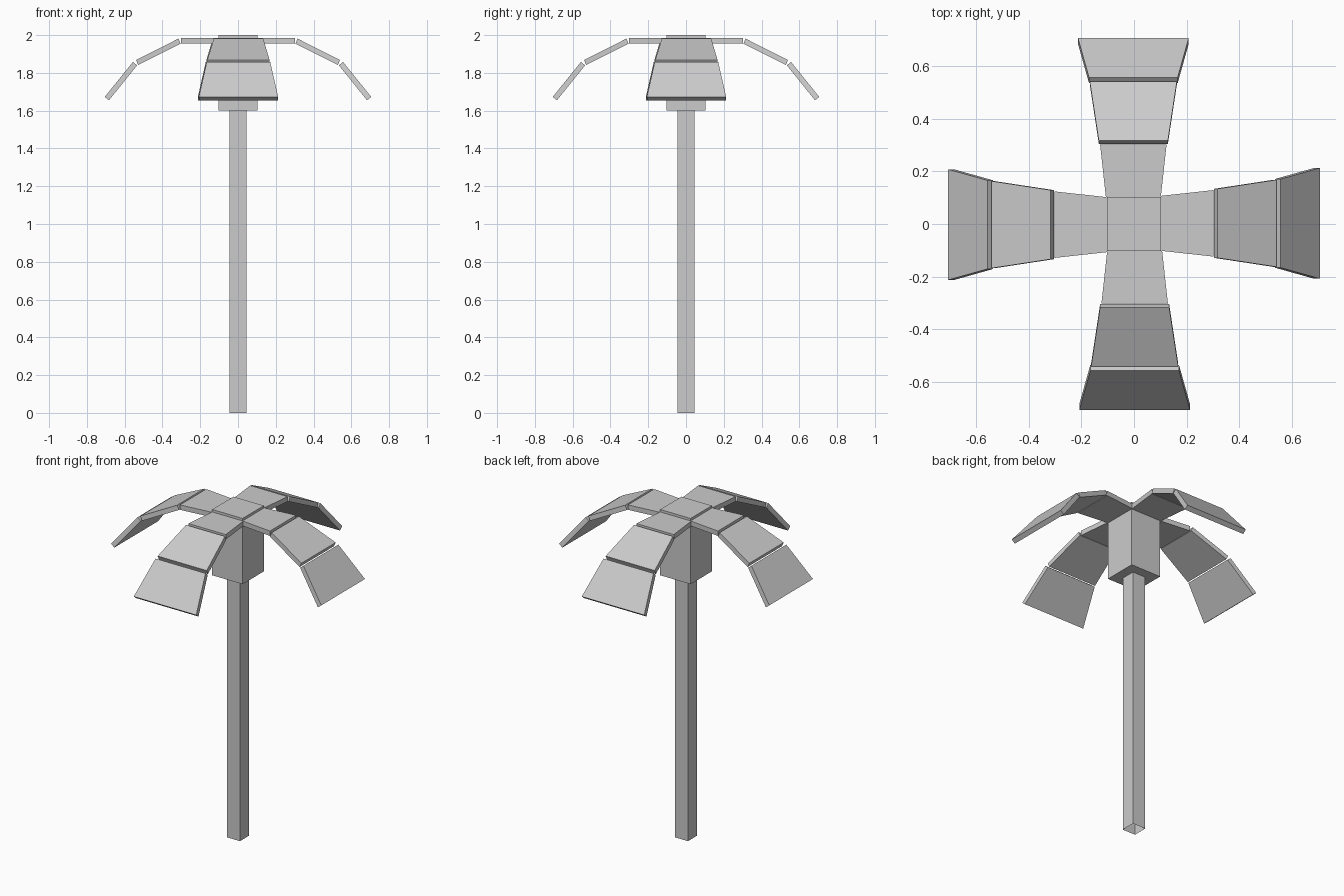
import bpy, bmesh
from math import pi
from mathutils import Matrix

if "Cube" in bpy.data.objects:
    bpy.data.objects.remove(bpy.data.objects["Cube"])


def finish(name, bm):
    bmesh.ops.recalc_face_normals(bm, faces=bm.faces)
    mesh = bpy.data.meshes.new(name)
    bm.to_mesh(mesh)
    bm.free()
    obj = bpy.data.objects.new(name, mesh)
    bpy.context.collection.objects.link(obj)
    return obj


def box(name, half, z0, z1, open_ends=False):
    bm = bmesh.new()
    size = Matrix.Diagonal((2 * half, 2 * half, z1 - z0, 1))
    bmesh.ops.create_cube(bm, size=1, matrix=Matrix.Translation((0, 0, (z0 + z1) / 2)) @ size)
    if open_ends:
        ends = [f for f in bm.faces if abs(f.normal.z) > 0.5]
        bmesh.ops.delete(bm, geom=ends, context='FACES_ONLY')
    return finish(name, bm)


def add_slab(bm, inner, outer):
    """Tapered slab; each end is (half width, top x, top z, bottom x, bottom z)."""
    rings = []
    for w, xt, zt, xb, zb in (inner, outer):
        pts = ((xt, SHIFT - w, zt), (xt, SHIFT + w, zt),
               (xb, SHIFT + w, zb), (xb, SHIFT - w, zb))
        rings.append([bm.verts.new(p) for p in pts])
    a, b = rings
    bm.faces.new(a)
    bm.faces.new(b[::-1])
    for i in range(4):
        j = (i + 1) % 4
        bm.faces.new((a[i], b[i], b[j], a[j]))


# Trunk (open tube) and crown block
box("trunk", 0.044, 0.0, 1.6, open_ends=True)
box("crown", 0.102, 1.6, 2.0)

# Three drooping slabs per frond
SHIFT = 0.0025
SEGMENTS = (
    ((0.104, 0.100, 1.985, 0.100, 1.955), (0.126, 0.301, 1.985, 0.301, 1.955)),
    ((0.131, 0.316, 1.981, 0.304, 1.955), (0.165, 0.540, 1.868, 0.528, 1.842)),
    ((0.168, 0.556, 1.858, 0.534, 1.840), (0.210, 0.7055, 1.673, 0.683, 1.655)),
)

# Four fronds around the crown
for i, side in enumerate(("right", "back", "left", "front")):
    bm = bmesh.new()
    for inner, outer in SEGMENTS:
        add_slab(bm, inner, outer)
    frond = finish("frond_" + side, bm)
    frond.rotation_euler.z = i * pi / 2
